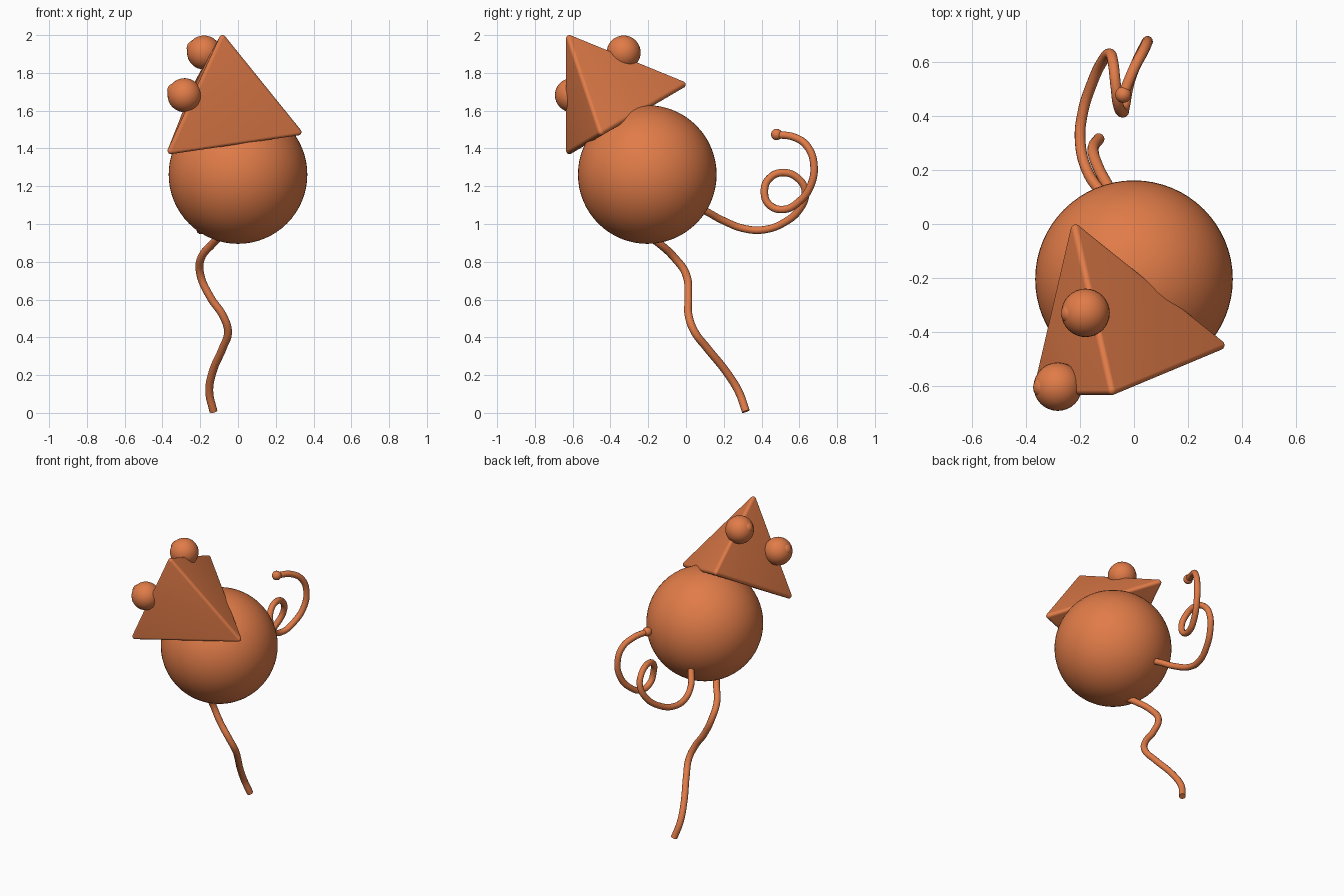
import bpy, bmesh
from mathutils import Vector

if "Cube" in bpy.data.objects:
    bpy.data.objects.remove(bpy.data.objects["Cube"])

mat = bpy.data.materials.new("orange")
mat.diffuse_color = (0.75, 0.2, 0.065, 1)
mat.use_nodes = True
mat.node_tree.nodes["Principled BSDF"].inputs["Base Color"].default_value = mat.diffuse_color


def ball(name, centre, radius, seg=32):
    bpy.ops.mesh.primitive_uv_sphere_add(segments=seg, ring_count=seg // 2,
                                         radius=radius, location=centre)
    ob = bpy.context.object
    ob.name = name
    ob.data.materials.append(mat)
    bpy.ops.object.shade_smooth()
    return ob


def tube(name, points, radius):
    cu = bpy.data.curves.new(name, 'CURVE')
    cu.dimensions = '3D'
    cu.bevel_depth = radius
    cu.bevel_resolution = 4
    cu.resolution_u = 8
    cu.use_fill_caps = True
    sp = cu.splines.new('BEZIER')
    sp.bezier_points.add(len(points) - 1)
    for bp, p in zip(sp.bezier_points, points):
        bp.co = p
        bp.handle_left_type = bp.handle_right_type = 'AUTO'
    cu.materials.append(mat)
    ob = bpy.data.objects.new(name, cu)
    bpy.context.collection.objects.link(ob)
    return ob


# round body
ball("body", (0, -0.205, 1.262), 0.367, 64)

# head: tetrahedron with rounded edges, the hull of four small corner balls
r = 0.018
corners = [Vector(c) for c in ((-0.082, -0.617, 1.982), (-0.355, -0.617, 1.388),
                               (0.318, -0.450, 1.487), (-0.217, -0.020, 1.738))]
bm = bmesh.new()
for c in corners:
    new = bmesh.ops.create_icosphere(bm, subdivisions=3, radius=r)["verts"]
    bmesh.ops.translate(bm, verts=new, vec=c)
hull = bmesh.ops.convex_hull(bm, input=bm.verts[:])
inner = {g for g in hull["geom_interior"] if isinstance(g, bmesh.types.BMVert)}
bmesh.ops.delete(bm, geom=list(inner), context='VERTS')
bmesh.ops.recalc_face_normals(bm, faces=bm.faces[:])
me = bpy.data.meshes.new("head")
bm.to_mesh(me)
bm.free()
me.materials.append(mat)
head = bpy.data.objects.new("head", me)
bpy.context.collection.objects.link(head)
bpy.context.view_layer.objects.active = head
bpy.ops.object.select_all(action='DESELECT')
head.select_set(True)
bpy.ops.object.shade_smooth_by_angle()

# eyes with pupils looking out from the side face of the head
a, b, _, d = corners
look = (d - a).cross(b - a).normalized()
for side, centre in (("front", (-0.283, -0.604, 1.682)), ("back", (-0.18, -0.33, 1.908))):
    ball(side + "_eye", centre, 0.09)
    ball(side + "_pupil", Vector(centre) + look * 0.056, 0.041, 24)

# wavy leg down to the floor
tube("leg", [(-0.08, -0.22, 0.95), (-0.135, -0.14, 0.895), (-0.195, -0.06, 0.82),
             (-0.2, 0, 0.735), (-0.145, 0.012, 0.61), (-0.08, 0.014, 0.515),
             (-0.053, 0.045, 0.43), (-0.08, 0.11, 0.345), (-0.135, 0.215, 0.215),
             (-0.152, 0.28, 0.11), (-0.13, 0.317, 0.008)], 0.021)

# curly tail with a ball tip
tail = [(-0.07, 0.03, 1.1), (-0.11, 0.1, 1.07), (-0.172, 0.193, 1.02), (-0.2, 0.31, 0.975),
        (-0.19, 0.415, 0.97), (-0.157, 0.52, 1.008), (-0.12, 0.6, 1.077),
        (-0.09, 0.632, 1.167), (-0.078, 0.6, 1.235), (-0.068, 0.515, 1.272),
        (-0.058, 0.44, 1.24), (-0.042, 0.415, 1.17), (-0.034, 0.44, 1.103),
        (-0.02, 0.515, 1.077), (0.01, 0.6, 1.12), (0.04, 0.66, 1.204),
        (0.05, 0.677, 1.315), (0.035, 0.643, 1.41), (0.0, 0.577, 1.458),
        (-0.04, 0.48, 1.474)]
tube("tail", tail, 0.02)
ball("tail_tip", tail[-1], 0.03, 24)
